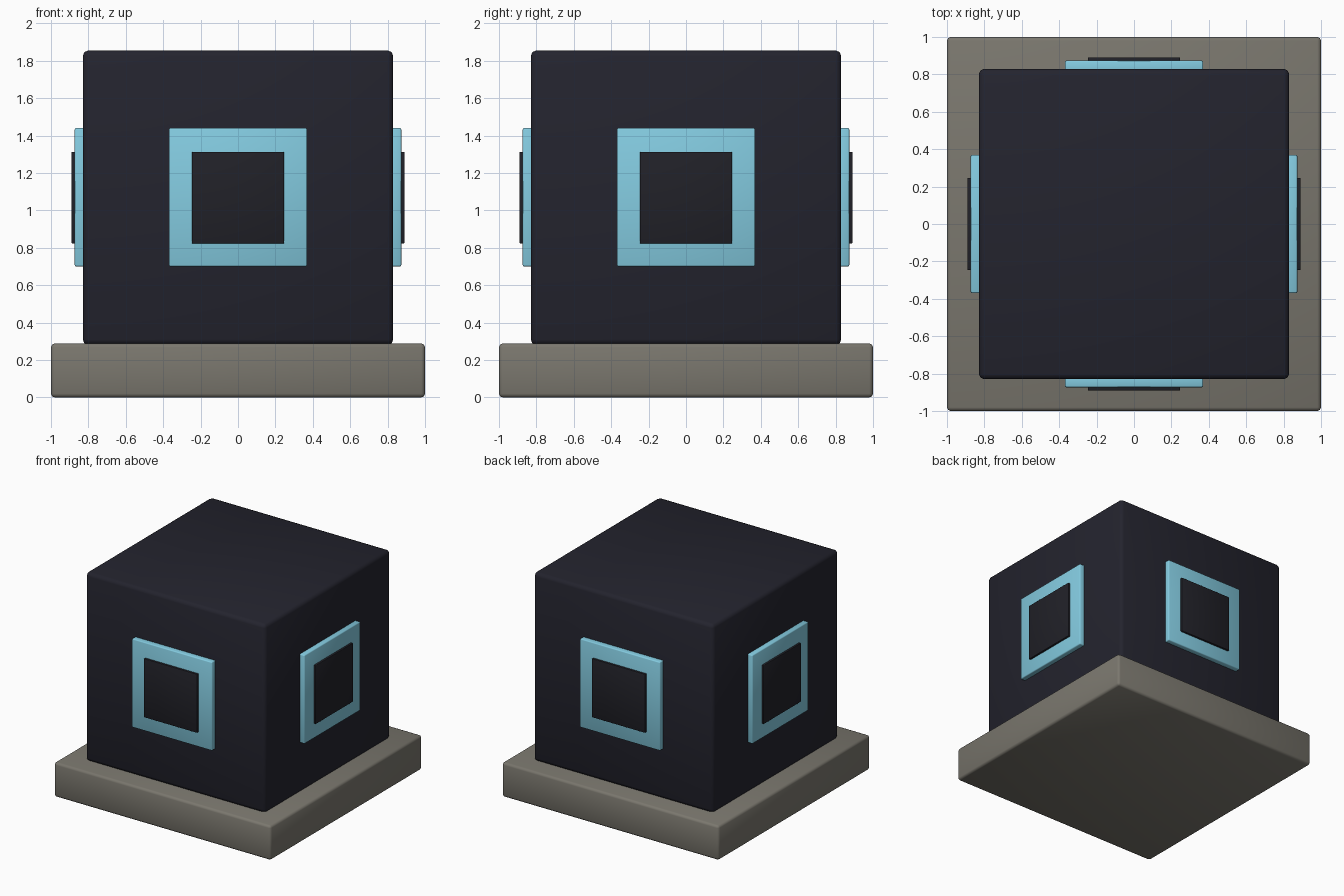
import bpy
import math
from mathutils import Matrix

if "Cube" in bpy.data.objects:
    bpy.data.objects.remove(bpy.data.objects["Cube"])


def material(name, rgb):
    m = bpy.data.materials.new(name)
    m.diffuse_color = (*rgb, 1)
    m.use_nodes = True
    m.node_tree.nodes["Principled BSDF"].inputs["Base Color"].default_value = m.diffuse_color
    return m


STONE = material("warm grey", (0.195, 0.184, 0.155))
NAVY = material("dark navy", (0.017, 0.017, 0.027))
BLUE = material("light blue", (0.23, 0.60, 0.75))
BLACK = material("near black", (0.015, 0.015, 0.021))


def box(name, lo, hi, mat, bevel, angle=0.0):
    """Bevelled box between two corners, turned about the z axis."""
    bpy.ops.mesh.primitive_cube_add(size=1)
    ob = bpy.context.object
    ob.name = name
    size = [h - l for l, h in zip(lo, hi)]
    mid = [(h + l) / 2 for l, h in zip(lo, hi)]
    ob.data.transform(Matrix.Rotation(angle, 4, 'Z') @ Matrix.Translation(mid)
                      @ Matrix.Diagonal((*size, 1)))
    ob.data.materials.append(mat)
    mod = ob.modifiers.new("soft edges", 'BEVEL')
    mod.width = bevel
    mod.segments = 2
    bpy.ops.object.modifier_apply(modifier=mod.name)
    bpy.ops.object.shade_smooth_by_angle(angle=math.radians(50))
    return ob


# Plinth and block
box("base_slab", (-1, -1, 0), (1, 1, 0.288), STONE, 0.02)
box("main_block", (-0.83, -0.83, 0.28), (0.83, 0.83, 1.855), NAVY, 0.03)

# Framed square window on each of the four sides
for i, side in enumerate(("front", "right", "back", "left")):
    turn = i * math.pi / 2
    box(side + "_frame", (-0.37, -0.873, 0.70), (0.37, -0.80, 1.44), BLUE, 0.008, turn)
    box(side + "_pane", (-0.246, -0.89, 0.823), (0.246, -0.82, 1.313), BLACK, 0.004, turn)
